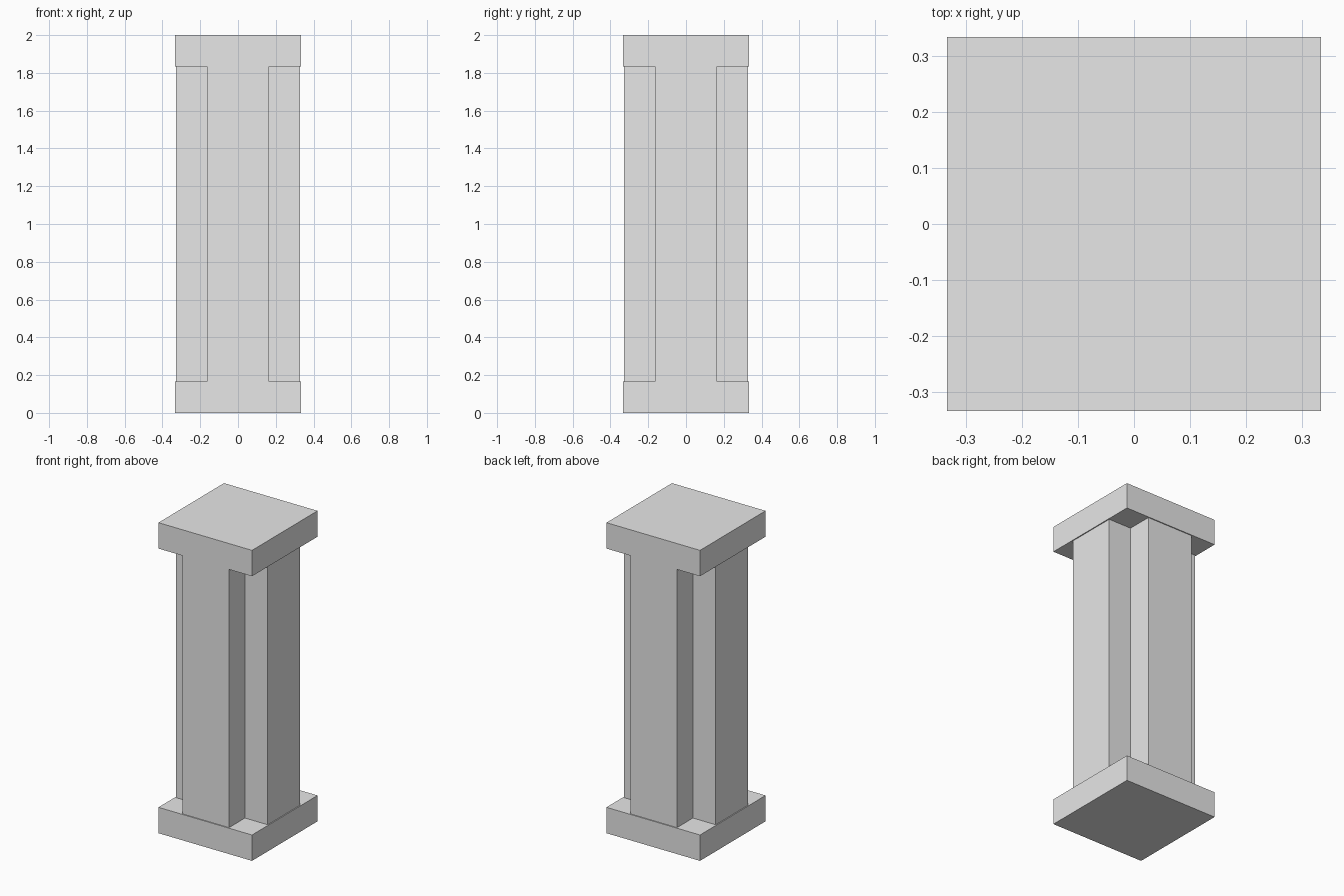
import bpy
import bmesh

cube = bpy.data.objects.get("Cube")
if cube:
    bpy.data.objects.remove(cube, do_unlink=True)

HALF = 1 / 3       # half width of the end plates
PLATE = 1 / 6      # plate thickness
REACH = 0.327      # how far each shaft arm reaches
ARM = 0.165        # half width of each shaft arm
HEIGHT = 2.0

stone = bpy.data.materials.new("light grey stone")
stone.use_nodes = True
colour = (0.8, 0.8, 0.8, 1)
stone.diffuse_color = colour
stone.node_tree.nodes["Principled BSDF"].inputs["Base Color"].default_value = colour


def prism(name, outline, bottom, top):
    """Extrude a flat outline upward into a closed solid."""
    bm = bmesh.new()
    base = bm.faces.new([bm.verts.new((x, y, bottom)) for x, y in outline])
    new = bmesh.ops.extrude_face_region(bm, geom=[base], use_keep_orig=True)["geom"]
    verts = [v for v in new if isinstance(v, bmesh.types.BMVert)]
    bmesh.ops.translate(bm, verts=verts, vec=(0, 0, top - bottom))
    bmesh.ops.recalc_face_normals(bm, faces=bm.faces)
    mesh = bpy.data.meshes.new(name)
    bm.to_mesh(mesh)
    bm.free()
    mesh.materials.append(stone)
    obj = bpy.data.objects.new(name, mesh)
    bpy.context.collection.objects.link(obj)
    return obj


def turned(points):
    """Repeat a corner's points in four quarter turns."""
    outline = []
    for _ in range(4):
        outline += points
        points = [(-y, x) for x, y in points]
    return outline


# Square base and cap
square = turned([(HALF, HALF)])
prism("base_plate", square, 0, PLATE)
prism("cap_plate", square, HEIGHT - PLATE, HEIGHT)

# Cross-shaped shaft with a notch along each corner
cross = turned([(REACH, ARM), (ARM, ARM), (ARM, REACH)])
prism("cross_shaft", cross, PLATE, HEIGHT - PLATE)
